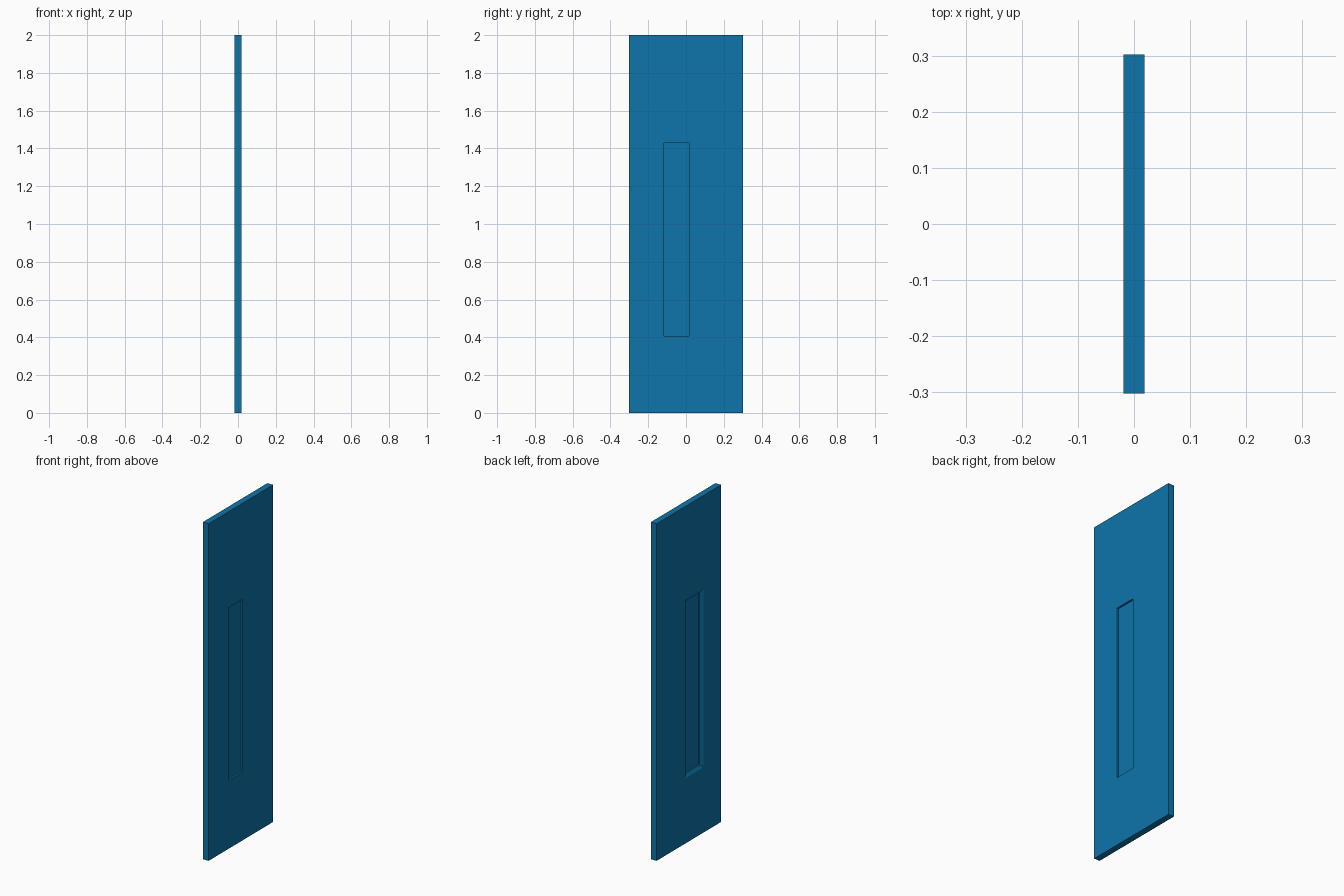
import bpy, bmesh

if "Cube" in bpy.data.objects:
    bpy.data.objects.remove(bpy.data.objects["Cube"])

T = 0.0187                 # half thickness
W, H = 0.302, 2.0          # half width, height
Y0, Y1, Z0, Z1 = -0.116, 0.016, 0.407, 1.43   # window opening
CHAMFER = 0.02

mat = bpy.data.materials.new("blue_paint")
mat.diffuse_color = (0.004, 0.178, 0.40, 1)
mat.use_nodes = True
mat.node_tree.nodes["Principled BSDF"].inputs["Base Color"].default_value = mat.diffuse_color


def finish(name, bm):
    bmesh.ops.recalc_face_normals(bm, faces=bm.faces)
    mesh = bpy.data.meshes.new(name)
    bm.to_mesh(mesh)
    bm.free()
    mesh.materials.append(mat)
    obj = bpy.data.objects.new(name, mesh)
    bpy.context.collection.objects.link(obj)
    return obj


def ring(bm, x, y0, y1, z0, z1):
    return [bm.verts.new((x, y, z)) for y, z in
            ((y0, z0), (y1, z0), (y1, z1), (y0, z1))]


def bridge(bm, a, b):
    for i in range(4):
        j = (i + 1) % 4
        bm.faces.new((a[i], a[j], b[j], b[i]))


# Door leaf: rectangular loops around the window, chamfered on the -x side
bm = bmesh.new()
c = CHAMFER
loops = [
    ring(bm, -T, -W, W, 0, H),
    ring(bm, -T, Y0 - c, Y1 + c, Z0 - c, Z1 + c),
    ring(bm, -T + 0.01, Y0, Y1, Z0, Z1),
    ring(bm, T, Y0, Y1, Z0, Z1),
    ring(bm, T, -W, W, 0, H),
]
for i, loop in enumerate(loops):
    bridge(bm, loop, loops[(i + 1) % len(loops)])
finish("door_leaf", bm)

# Window pane set back from both faces
bm = bmesh.new()
back = ring(bm, 0.0, Y0, Y1, Z0, Z1)
front = ring(bm, 0.008, Y0, Y1, Z0, Z1)
bridge(bm, back, front)
bm.faces.new(back)
bm.faces.new(front)
finish("window_pane", bm)
